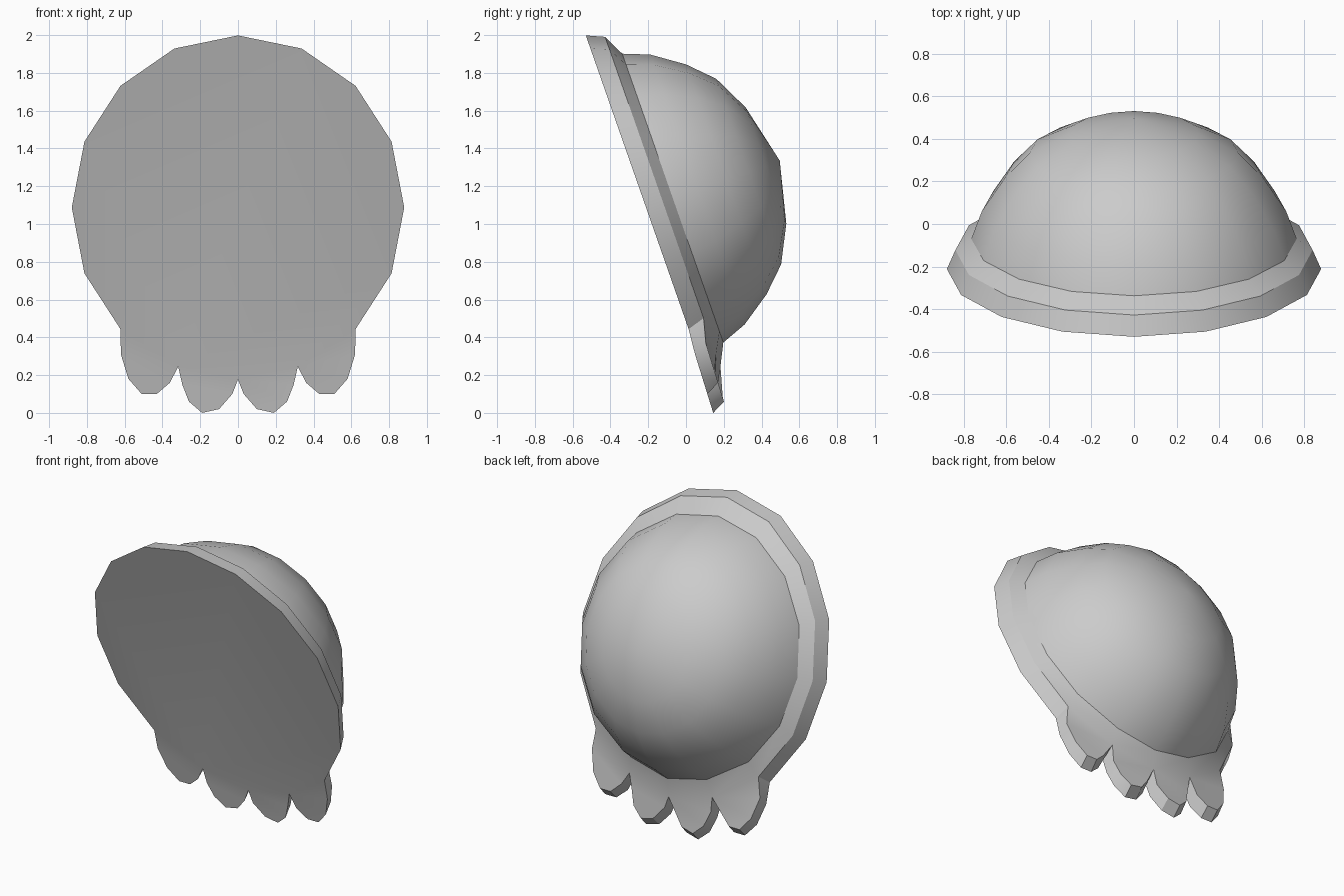
import bpy, bmesh, math
from mathutils import Vector

if "Cube" in bpy.data.objects:
    bpy.data.objects.remove(bpy.data.objects["Cube"])

N = 16
TILT = math.atan(0.35)
UP = Vector((0, -math.sin(TILT), math.cos(TILT)))
OUT = Vector((0, math.cos(TILT), math.sin(TILT)))
CENTRE = Vector((0, -0.07, 1.137))


def ring(bm, rx, ru, h):
    """Tilted oval ring, starting at the top and running towards +x."""
    verts = []
    for k in range(N):
        a = 2 * math.pi * k / N
        x = rx * math.sin(a) * (0.94 if k in (7, 9) else 1)
        verts.append(bm.verts.new(CENTRE + Vector((x, 0, 0)) + UP * ru * math.cos(a) + OUT * h))
    return verts


def bridge(bm, a, b, skip=()):
    for k in range(N):
        if k not in skip:
            j = (k + 1) % N
            bm.faces.new((a[k], a[j], b[j], b[k]))


def finish(bm, name, angle):
    bmesh.ops.recalc_face_normals(bm, faces=bm.faces[:])
    mesh = bpy.data.meshes.new(name)
    bm.to_mesh(mesh)
    bm.free()
    ob = bpy.data.objects.new(name, mesh)
    bpy.context.collection.objects.link(ob)
    bpy.ops.object.select_all(action='DESELECT')
    ob.select_set(True)
    bpy.context.view_layer.objects.active = ob
    bpy.ops.object.shade_smooth_by_angle(angle=math.radians(angle))


# Rim plate: flat front, bevelled edge, open where the dome sits
bm = bmesh.new()
front = ring(bm, 0.88, 0.965, -0.15)
mid = ring(bm, 0.84, 0.924, -0.056)
base = ring(bm, 0.765, 0.81, 0)
bm.faces.new(front)
bridge(bm, front, mid, skip=(6, 7, 8, 9))
bridge(bm, mid, base)

# Four rounded lobes growing from the lower rim (x, z from outside to middle)
outer = [(0.62, 0.31), (0.58, 0.18), (0.51, 0.10), (0.43, 0.10), (0.36, 0.16)]
inner = [(0.295, 0.15), (0.26, 0.06), (0.19, 0.0), (0.10, 0.02), (0.03, 0.10)]
for side in (1, -1):
    for pts, k in ((outer, 6), (inner, 7)):
        a, b = (k, k + 1) if side > 0 else (N - k, N - k - 1)
        mx = sum(p[0] for p in pts) / len(pts)
        f, r = [front[a]], [mid[a]]
        for x, z in pts:
            y = 0.02 + (0.40 - z) * 0.31
            xb = mx + (x - mx) * 0.95
            f.append(bm.verts.new((side * x, y, z)))
            r.append(bm.verts.new((side * xb, y + 0.057, z + 0.06)))
        f.append(front[b])
        r.append(mid[b])
        bm.faces.new(f)
        bm.faces.new(r)
        for i in range(len(f) - 1):
            bm.faces.new((f[i], f[i + 1], r[i + 1], r[i]))
finish(bm, "rim_plate", 30)

# Smooth dome on the back
bm = bmesh.new()
profile = [(0.81, 0), (0.757, 0.138), (0.645, 0.30), (0.52, 0.426), (0.325, 0.523)]
rings = [ring(bm, r * 0.945, r, h) for r, h in profile]
for lower, upper in zip(rings, rings[1:]):
    bridge(bm, lower, upper)
apex = bm.verts.new(CENTRE + OUT * 0.60)
for k in range(N):
    bm.faces.new((rings[-1][k], rings[-1][(k + 1) % N], apex))
# keep the dome's lower edge exactly on the plate's opening
for k, v in enumerate(rings[0]):
    v.co = CENTRE + Vector((0.765 * math.sin(2 * math.pi * k / N) * (0.94 if k in (7, 9) else 1), 0, 0)) \
        + UP * 0.81 * math.cos(2 * math.pi * k / N)
finish(bm, "dome", 60)
